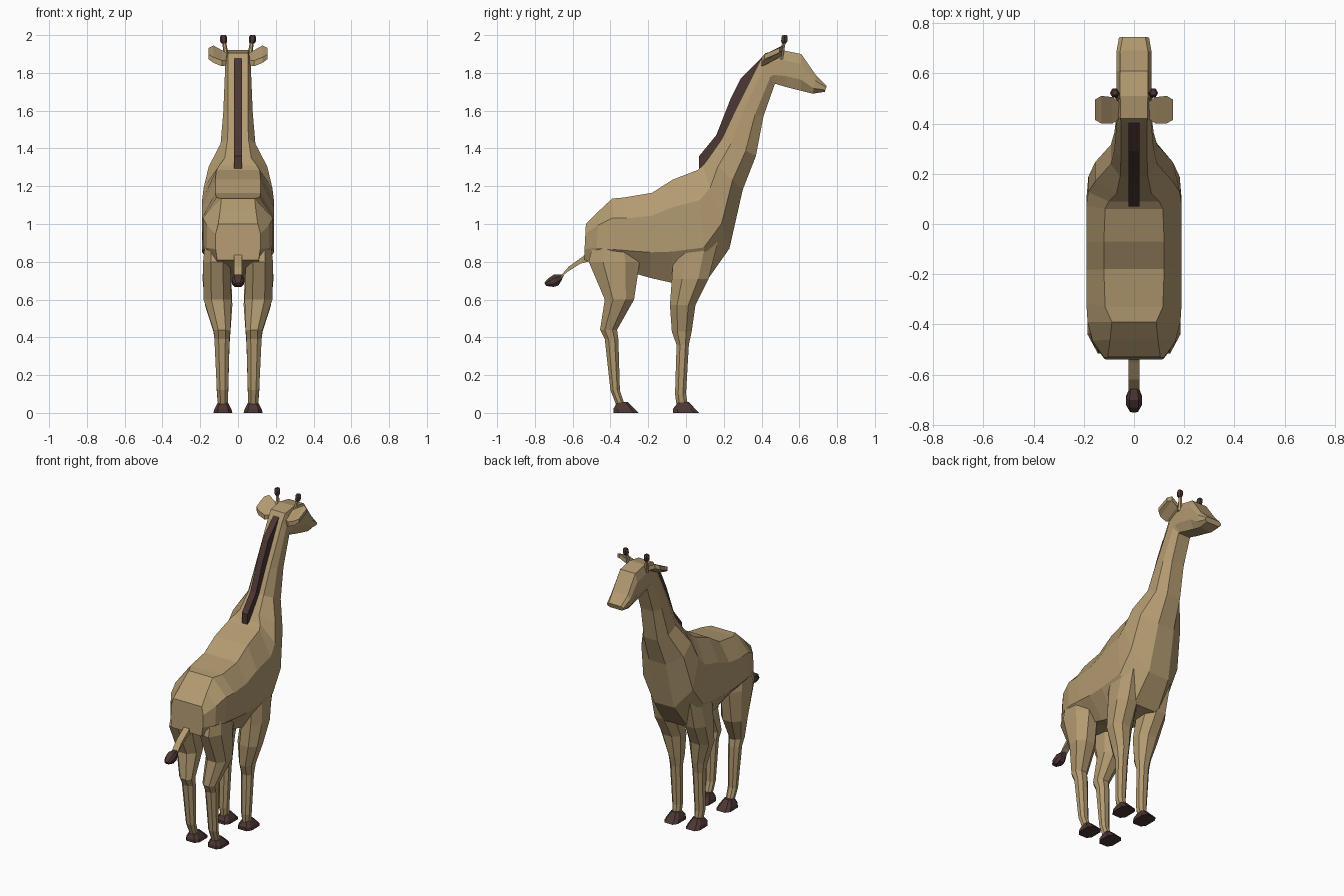
import bpy, bmesh
from mathutils import Vector


def material(name, rgb):
    m = bpy.data.materials.new(name)
    m.diffuse_color = (*rgb, 1)
    return m


TAN = material("tan coat", (0.45, 0.325, 0.165))
DARK = material("dark brown", (0.072, 0.038, 0.034))


def loft(name, rings, mat):
    """Skin a list of equally sized point rings and cap both ends."""
    bm = bmesh.new()
    rows = [[bm.verts.new(p) for p in r] for r in rings]
    n = len(rows[0])
    for a, b in zip(rows, rows[1:]):
        for i in range(n):
            j = (i + 1) % n
            bm.faces.new((a[i], a[j], b[j], b[i]))
    bm.faces.new(rows[0])
    bm.faces.new(rows[-1])
    bmesh.ops.recalc_face_normals(bm, faces=bm.faces)
    me = bpy.data.meshes.new(name)
    bm.to_mesh(me)
    bm.free()
    me.materials.append(mat)
    ob = bpy.data.objects.new(name, me)
    bpy.context.collection.objects.link(ob)
    return ob


def slab_ring(top, bottom, tw, w, bw):
    """Eight-sided section between a back-line and a belly-line point."""
    t, b = Vector((0, *top)), Vector((0, *bottom))
    half = [(tw, 0), (w, 0.27), (w, 0.7), (bw, 1)]
    pts = half + [(-x, f) for x, f in reversed(half)]
    return [t.lerp(b, f) + Vector((x, 0, 0)) for x, f in pts]


def leg_ring(z, y0, y1, x0, x1, c=0.28):
    """Horizontal rectangle with cut corners."""
    uv = [(c, 0), (1 - c, 0), (1, c), (1, 1 - c),
          (1 - c, 1), (c, 1), (0, 1 - c), (0, c)]
    return [(x0 + u * (x1 - x0), y0 + v * (y1 - y0), z) for u, v in uv]


def tube_ring(p, r, n=6):
    """Square-on ring around the z axis."""
    from math import cos, sin, tau
    return [(p[0] + r * cos(i * tau / n), p[1] + r * sin(i * tau / n), p[2])
            for i in range(n)]


def pair(name, rings, mat):
    """Right part and its mirrored left twin."""
    loft("right_" + name, rings, mat)
    loft("left_" + name, [[(-p[0], p[1], p[2]) for p in r] for r in rings], mat)


# Body, neck and head in one skin: top yz, bottom yz, top / side / bottom half width
sections = [
    ((-0.53, 1.00), (-0.54, 0.81), 0.105, 0.118, 0.11),
    ((-0.46, 1.07), (-0.48, 0.79), 0.095, 0.165, 0.11),
    ((-0.39, 1.135), (-0.39, 0.75), 0.088, 0.185, 0.10),
    ((-0.33, 1.14), (-0.26, 0.735), 0.115, 0.19, 0.09),
    ((-0.18, 1.165), (-0.19, 0.715), 0.12, 0.19, 0.09),
    ((-0.07, 1.235), (-0.08, 0.69), 0.12, 0.19, 0.09),
    ((0.06, 1.285), (0.11, 0.70), 0.115, 0.19, 0.09),
    ((0.09, 1.31), (0.23, 0.87), 0.10, 0.182, 0.075),
    ((0.12, 1.35), (0.30, 1.18), 0.07, 0.155, 0.06),
    ((0.19, 1.45), (0.37, 1.36), 0.055, 0.092, 0.05),
    ((0.26, 1.60), (0.41, 1.57), 0.052, 0.078, 0.045),
    ((0.39, 1.86), (0.47, 1.74), 0.052, 0.068, 0.045),
    ((0.42, 1.905), (0.48, 1.74), 0.053, 0.068, 0.045),
    ((0.51, 1.92), (0.53, 1.725), 0.055, 0.07, 0.045),
    ((0.61, 1.90), (0.61, 1.705), 0.055, 0.07, 0.045),
    ((0.69, 1.785), (0.67, 1.69), 0.055, 0.07, 0.045),
    ((0.745, 1.73), (0.735, 1.70), 0.045, 0.06, 0.045),
]
loft("body_neck_head", [slab_ring(*s) for s in sections], TAN)

# Legs: z, y range, x range
front = [(0.95, -0.06, 0.18, 0.07, 0.175), (0.71, -0.075, 0.12, 0.035, 0.188),
         (0.57, -0.085, 0.05, 0.03, 0.175), (0.43, -0.075, 0.03, 0.04, 0.13),
         (0.36, -0.05, 0.015, 0.045, 0.12), (0.10, -0.058, 0.0, 0.052, 0.112),
         (0.04, -0.05, 0.01, 0.055, 0.105)]
hind = [(0.98, -0.47, -0.30, 0.07, 0.165), (0.80, -0.515, -0.245, 0.04, 0.185),
        (0.60, -0.43, -0.275, 0.035, 0.182), (0.44, -0.455, -0.365, 0.04, 0.13),
        (0.39, -0.43, -0.358, 0.045, 0.125), (0.12, -0.40, -0.35, 0.052, 0.112),
        (0.03, -0.365, -0.32, 0.055, 0.105)]
pair("front_leg", [leg_ring(*s) for s in front], TAN)
pair("hind_leg", [leg_ring(*s) for s in hind], TAN)

# Wedge hooves
for name, y0, y1, t0, t1 in (("front_hoof", -0.07, 0.07, -0.04, 0.015),
                             ("hind_hoof", -0.385, -0.25, -0.365, -0.31)):
    pair(name, [leg_ring(0, y0, y1, 0.03, 0.13, 0.2),
                leg_ring(0.02, y0, y1 - 0.02, 0.035, 0.125, 0.2),
                leg_ring(0.058, t0, t1, 0.055, 0.105, 0.2)], DARK)

# Mane: thin strip along the back of the neck (outer and inner yz)
mane = [((0.07, 1.36), (0.07, 1.28)), ((0.16, 1.47), (0.20, 1.42)),
        ((0.235, 1.66), (0.30, 1.62)), ((0.29, 1.77), (0.36, 1.74)),
        ((0.40, 1.88), (0.41, 1.85))]
loft("mane", [[(-0.021, *o), (0.021, *o), (0.021, *i), (-0.021, *i)]
              for o, i in mane], DARK)

# Ears: tilted leaves: x, rear yz, front yz, thickness
ears = [(0.05, (0.425, 1.855), (0.48, 1.885), 0.025),
        (0.085, (0.40, 1.85), (0.505, 1.905), 0.03),
        (0.13, (0.40, 1.868), (0.51, 1.93), 0.03),
        (0.156, (0.415, 1.885), (0.495, 1.92), 0.025)]
pair("ear", [[(x, r[0], r[1] - t / 2), (x, f[0], f[1] - t / 2),
              (x, f[0], f[1] + t / 2), (x, r[0], r[1] + t / 2)]
             for x, r, f, t in ears], TAN)

# Horns with dark knobs
pair("horn", [tube_ring((0.06, 0.50, 1.87), 0.014),
              tube_ring((0.074, 0.52, 1.97), 0.010)], TAN)
pair("horn_knob", [tube_ring((0.074, 0.518, 1.955), 0.012),
                   tube_ring((0.076, 0.52, 1.967), 0.019),
                   tube_ring((0.077, 0.522, 1.99), 0.019),
                   tube_ring((0.077, 0.523, 2.0), 0.012)], DARK)

# Tail and tuft
tail = [((-0.51, 0.86), (-0.52, 0.80)), ((-0.55, 0.825), (-0.56, 0.79)),
        ((-0.62, 0.775), (-0.63, 0.745)), ((-0.655, 0.735), (-0.675, 0.705))]
loft("tail", [[(-0.021, *a), (0.021, *a), (0.021, *b), (-0.021, *b)]
              for a, b in tail], TAN)
tuft = [((-0.645, 0.732), (-0.66, 0.70), 0.018), ((-0.70, 0.732), (-0.675, 0.675), 0.031),
        ((-0.73, 0.712), (-0.70, 0.667), 0.031), ((-0.75, 0.688), (-0.74, 0.672), 0.016)]
loft("tail_tuft", [slab_ring(a, b, w * 0.6, w, w * 0.6) for a, b, w in tuft], DARK)
